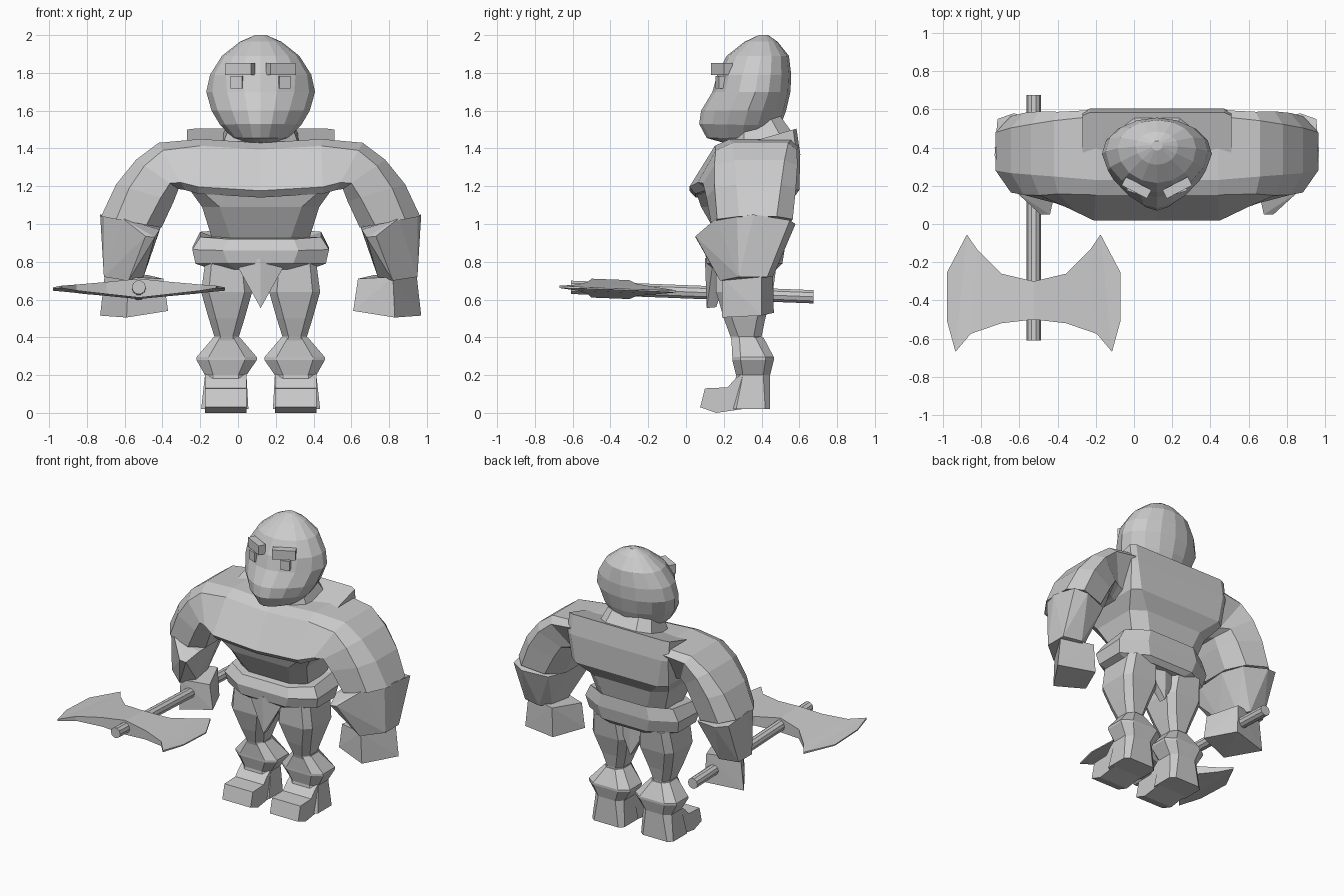
import bpy, bmesh, math

CX = 0.12  # symmetry plane of the figure


def loft(name, rings, mirror=False, x=CX):
    """Skin a list of equal-length point rings and cap both ends."""
    bm = bmesh.new()
    vs = [[bm.verts.new(p) for p in r] for r in rings]
    n = len(vs[0])
    for a, b in zip(vs, vs[1:]):
        for i in range(n):
            j = (i + 1) % n
            bm.faces.new((a[i], a[j], b[j], b[i]))
    bm.faces.new(vs[-1])
    if not (mirror and all(abs(v.co.x) < 1e-6 for v in vs[0])):
        bm.faces.new(vs[0])
    return finish(name, bm, mirror, x)


def hull(name, pts, mirror=False, x=CX):
    bm = bmesh.new()
    for p in pts:
        bm.verts.new(p)
    bmesh.ops.convex_hull(bm, input=bm.verts)
    return finish(name, bm, mirror, x)


def finish(name, bm, mirror, x):
    bmesh.ops.recalc_face_normals(bm, faces=bm.faces)
    me = bpy.data.meshes.new(name)
    bm.to_mesh(me)
    bm.free()
    ob = bpy.data.objects.new(name, me)
    ob.location.x = x
    bpy.context.collection.objects.link(ob)
    if mirror:
        ob.modifiers.new("Mirror", 'MIRROR')
    return ob


def octagon(a, b, y0, y1, c=0.5, tilt=0.0, skew=0.0):
    """Ring spanning a to b (x, z) and y0 to y1; tilt raises the back, skew moves end a back."""
    mx, mz, hx, hz = (a[0]+b[0])/2, (a[1]+b[1])/2, (b[0]-a[0])/2, (b[1]-a[1])/2
    uv = [(1, -c), (1, c), (c, 1), (-c, 1), (-1, c), (-1, -c), (-c, -1), (c, -1)]
    return [(mx + hx*u, (y0+y1)/2 + (y1-y0)/2*v - skew*u, mz + hz*u + tilt*v) for u, v in uv]


def level(z, hw, y0, y1, c=0.5, tilt=0.0, x=0.0):
    return octagon((x-hw, z), (x+hw, z), y0, y1, c, tilt)


# Head: broad brow, drawn to a ridge at the chin
# rows are z front, z back, half width, y front, y back, sharpness of the front
def head_ring(zf, zb, hw, yf, yb, sharp, n=16):
    mid, ring = yf + (yb-yf)*0.55, []
    for i in range(n):
        a = 2*math.pi*i/n
        c = -math.cos(a)
        y = mid + c*((yb-mid) if c > 0 else (mid-yf))
        w = 1 - sharp*c*c if c < 0 else 1
        t = (y-yf)/(yb-yf)
        ring.append((hw*math.sin(a)*w, y, zf + (zb-zf)*t))
    return ring


loft("head", [head_ring(*r) for r in [
    (1.43, 1.44, 0.09, 0.20, 0.40, 0), (1.455, 1.46, 0.15, 0.11, 0.46, 0.3),
    (1.53, 1.52, 0.215, 0.07, 0.50, 0.35), (1.60, 1.60, 0.26, 0.08, 0.53, 0.35),
    (1.70, 1.70, 0.288, 0.14, 0.553, 0.25), (1.79, 1.79, 0.268, 0.165, 0.557, 0.05),
    (1.89, 1.89, 0.205, 0.215, 0.545, 0), (1.965, 1.965, 0.11, 0.31, 0.485, 0),
    (2.0, 2.0, 0.03, 0.385, 0.435, 0)]])


# Brows and eyes
def face_block(name, x, y, z, w, d, h, turn):
    c, s = math.cos(turn), math.sin(turn)
    pts = [(x + c*u*w - s*v*d, y + s*u*w + c*v*d, z + k*h)
           for u in (-.5, .5) for v in (-.5, .5) for k in (-.5, .5)]
    hull(name, pts, mirror=True)


face_block("brow", 0.107, 0.19, 1.82, 0.15, 0.05, 0.065, 0.48)
face_block("eye", 0.122, 0.19, 1.75, 0.062, 0.05, 0.065, 0.3)

# Neck
loft("neck", [level(1.42, 0.21, 0.24, 0.58, 0.6, 0.04),
              level(1.53, 0.17, 0.26, 0.50, 0.6, 0.04)])

# Torso with the raised back plate
loft("torso", [
    level(0.90, 0.25, 0.19, 0.49, 0.6),
    level(1.09, 0.31, 0.08, 0.535, 0.7),
    level(1.18, 0.375, 0.05, 0.60, 0.85),
    level(1.36, 0.39, 0.19, 0.605, 0.9, 0.01),
    level(1.455, 0.39, 0.24, 0.585, 0.9, 0.05)])

# Chest and upper arms in one sweep, from the middle to the elbow
loft("chest_and_arm", [
    octagon((0, 1.43), (0, 1.14), 0.085, 0.53, 0.75, 0, 0.09),
    octagon((0.32, 1.45), (0.33, 1.16), 0.085, 0.53, 0.75, 0, 0.09),
    octagon((0.54, 1.43), (0.40, 1.18), 0.11, 0.54, 0.68, 0, 0.07),
    octagon((0.66, 1.34), (0.435, 1.185), 0.12, 0.56, 0.6, 0, 0.05),
    octagon((0.765, 1.21), (0.46, 1.12), 0.13, 0.56, 0.55, 0, 0.04),
    octagon((0.845, 1.04), (0.525, 0.98), 0.15, 0.55, 0.5, 0, 0.03)], mirror=True)

# Flared forearm guards
hull("forearm", [
    (0.85, 0.36, 1.05), (0.835, 0.55, 1.02), (0.75, 0.58, 1.0), (0.58, 0.53, 0.98),
    (0.53, 0.38, 0.98), (0.535, 0.16, 0.97), (0.56, 0.05, 0.93), (0.61, 0.05, 0.935),
    (0.73, 0.16, 1.03), (0.83, 0.27, 1.04), (0.83, 0.28, 0.72), (0.83, 0.43, 0.72),
    (0.70, 0.46, 0.72), (0.64, 0.40, 0.72), (0.62, 0.25, 0.72), (0.70, 0.18, 0.70)], mirror=True)

# Hands, turned outwards
hull("hand", [(0.515, 0.25, 0.71), (0.70, 0.19, 0.72), (0.825, 0.40, 0.735), (0.60, 0.46, 0.73),
              (0.49, 0.25, 0.54), (0.71, 0.19, 0.505), (0.85, 0.40, 0.515), (0.59, 0.465, 0.53)],
     mirror=True)

# Belt and loin flaps
loft("belt", [
    level(0.76, 0.26, 0.15, 0.48, 0.5), level(0.79, 0.345, 0.11, 0.51, 0.5),
    level(0.87, 0.362, 0.10, 0.525, 0.55, 0.01), level(0.945, 0.32, 0.13, 0.52, 0.55, 0.025),
    level(0.93, 0.24, 0.20, 0.47, 0.6)])
for name, y, d in (("front_flap", 0.10, 1), ("rear_flap", 0.46, -1)):
    hull(name, [(sx*0.125, y + d*0.04, 0.78) for sx in (-1, 1)]
         + [(0, y, 0.82), (0, y + d*0.01, 0.555), (0, y + d*0.06, 0.56)]
         + [(sx*0.09, y + d*0.13, 0.77) for sx in (-1, 1)])

# Legs
loft("leg", [
    level(0.28, 0.11, 0.27, 0.44, x=0.18), level(0.405, 0.065, 0.235, 0.40, x=0.18),
    level(0.50, 0.095, 0.20, 0.42, 0.6, x=0.18), level(0.64, 0.135, 0.16, 0.46, 0.7, x=0.18),
    level(0.79, 0.115, 0.16, 0.48, 0.7, x=0.18)], mirror=True)

# Boots: flared cuff, shaft and foot
loft("boot", [
    level(0.02, 0.125, 0.24, 0.445, 0.75, x=0.19), level(0.20, 0.11, 0.265, 0.445, 0.6, x=0.185),
    level(0.28, 0.16, 0.245, 0.465, 0.6, x=0.18), level(0.295, 0.16, 0.245, 0.465, 0.6, x=0.18),
    level(0.40, 0.07, 0.24, 0.41, x=0.18)], mirror=True)
sole = [(0.30, 0.21), (0.26, 0.18), (0.22, 0.135), (0.10, 0.13), (0.075, 0.03), (0.16, 0), (0.30, 0.02)]
loft("foot", [[(x, y, z) for y, z in sole] for x in (0.075, 0.295)], mirror=True)

# Axe, held level and slightly tilted
AX = -0.525


def axe_z(y):
    return 0.641 - 0.039*y


shaft = [[(0.037*math.cos(a), y, axe_z(y) + 0.037*math.sin(a))
          for a in (2*math.pi*i/10 for i in range(10))] for y in (-0.61, 0.675)]
loft("axe_shaft", shaft, x=AX)

# Double blade: back edge (x, y), front edge (x, y), half thickness
blade = []
for bx, by, fx, fy, t in [
        (0, -0.30, 0, -0.50, 0.05), (0.17, -0.26, 0.17, -0.52, 0.032),
        (0.295, -0.135, 0.33, -0.575, 0.016), (0.35, -0.055, 0.41, -0.67, 0.006),
        (0.455, -0.255, 0.455, -0.505, 0.004)]:
    blade.append([(x, y, axe_z(y) + s*t) for x, y, s in
                  ((bx, by, 1), (fx, fy, 1), (fx, fy, -1), (bx, by, -1))])
loft("axe_blade", blade, mirror=True, x=AX)
